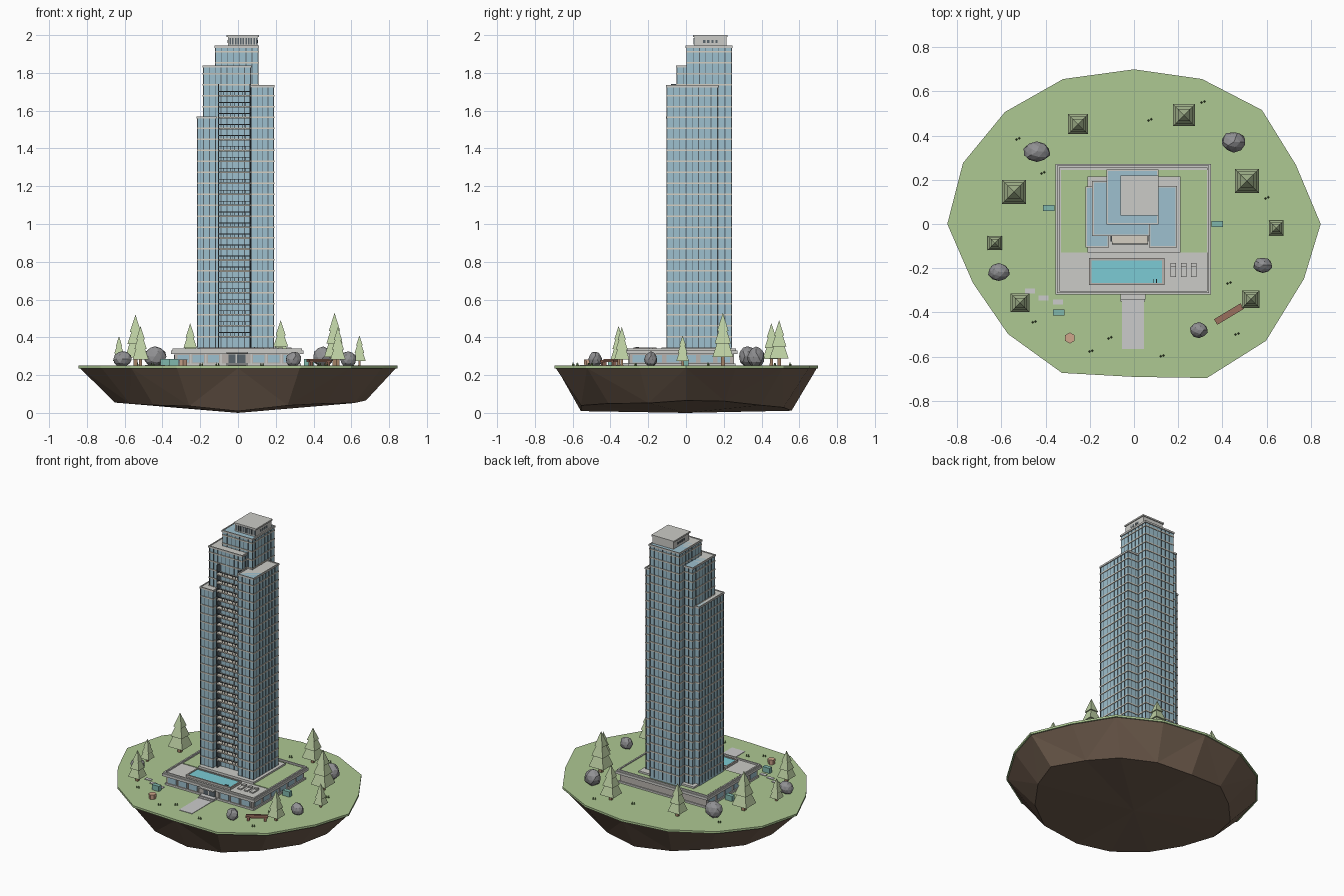
import bpy, bmesh, math, random
from mathutils import Matrix, Vector

if "Cube" in bpy.data.objects:
    bpy.data.objects.remove(bpy.data.objects["Cube"])

random.seed(4)

COLORS = {
    "grass": (0.42, 0.58, 0.29), "dirt": (0.17, 0.115, 0.08), "glass": (0.34, 0.53, 0.62),
    "band": (0.66, 0.62, 0.54), "frame": (0.10, 0.13, 0.15), "concrete": (0.60, 0.60, 0.57),
    "wall": (0.48, 0.45, 0.42), "water": (0.20, 0.60, 0.66), "leaf": (0.50, 0.62, 0.36),
    "trunk": (0.36, 0.22, 0.13), "rock": (0.28, 0.28, 0.29), "wood": (0.33, 0.16, 0.11),
    "teal": (0.22, 0.48, 0.42), "tuft": (0.12, 0.20, 0.07), "clay": (0.62, 0.38, 0.26),
    "paving": (0.58, 0.58, 0.56),
}
MATS = {}
for key, c in COLORS.items():
    MATS[key] = bpy.data.materials.new(key)
    MATS[key].diffuse_color = (*c, 1)


def finish(name, bm, mat):
    bmesh.ops.recalc_face_normals(bm, faces=bm.faces)
    me = bpy.data.meshes.new(name)
    bm.to_mesh(me)
    bm.free()
    me.materials.append(MATS[mat])
    ob = bpy.data.objects.new(name, me)
    bpy.context.collection.objects.link(ob)
    return ob


def boxes(name, mat, items):
    """One object made of boxes given as (x0, x1, y0, y1, z0, z1)."""
    bm = bmesh.new()
    for x0, x1, y0, y1, z0, z1 in items:
        m = Matrix.Translation(((x0 + x1) / 2, (y0 + y1) / 2, (z0 + z1) / 2))
        bmesh.ops.create_cube(bm, size=1, matrix=m @ Matrix.Diagonal((x1 - x0, y1 - y0, z1 - z0, 1)))
    return finish(name, bm, mat)


def rim(x0, x1, y0, y1, z0, z1, t):
    """Four boxes forming a rectangular frame."""
    return [(x0, x1, y0, y0 + t, z0, z1), (x0, x1, y1 - t, y1, z0, z1),
            (x0, x0 + t, y0 + t, y1 - t, z0, z1), (x1 - t, x1, y0 + t, y1 - t, z0, z1)]


def cone(bm, x, y, z, r1, r2, h, sides, turn=0):
    m = Matrix.Translation((x, y, z + h / 2)) @ Matrix.Rotation(turn, 4, 'Z')
    bmesh.ops.create_cone(bm, cap_ends=True, segments=sides, radius1=r1, radius2=r2, depth=h, matrix=m)


# floating island: grass slab over faceted earth
OUT = [(-.845, 0), (-.774, .276), (-.584, .507), (-.321, .656), (0, .70), (.308, .656), (.579, .516),
       (.733, .267), (.845, 0), (.769, -.249), (.597, -.529), (.33, -.697), (0, -.692),
       (-.326, -.674), (-.57, -.498), (-.729, -.267)]
N = len(OUT)
bm = bmesh.new()
lo = [bm.verts.new((x, y, .236)) for x, y in OUT]
hi = [bm.verts.new((x, y, .25)) for x, y in OUT]
bm.faces.new(hi)
bm.faces.new(lo)
for i in range(N):
    j = (i + 1) % N
    bm.faces.new((lo[i], lo[j], hi[j], hi[i]))
finish("island_grass", bm, "grass")

bm = bmesh.new()
top = [bm.verts.new((x * .99, y * .99, .237)) for x, y in OUT]
low = []
for i, (x, y) in enumerate(OUT):
    s = .79 + random.uniform(-.03, .02)
    low.append(bm.verts.new((x * s, y * s, .012 + .045 * abs(x) / .845 + random.uniform(-.004, .012))))
tip = bm.verts.new((0, 0, 0))
bm.faces.new(top)
for i in range(N):
    j = (i + 1) % N
    if i % 2:
        bm.faces.new((top[i], top[j], low[i]))
        bm.faces.new((top[j], low[j], low[i]))
    else:
        bm.faces.new((top[i], top[j], low[j]))
        bm.faces.new((top[i], low[j], low[i]))
    bm.faces.new((low[i], low[j], tip))
finish("island_earth", bm, "dirt")

# podium with roof terrace
boxes("podium_walls", "wall", [(-.335, .325, -.30, .255, .25, .315)])
boxes("podium_plinth", "concrete", [(-.342, .333, -.306, .262, .25, .262)])
boxes("podium_roof", "concrete", [(-.355, .348, -.32, .272, .312, .33)])
boxes("podium_parapet", "concrete", rim(-.348, .34, -.313, .265, .33, .34, .01))
boxes("tower_deck", "concrete", [(-.21, .21, -.13, .215, .33, .346)])
boxes("roof_lawn", "grass", [(-.33, -.21, -.13, .245, .33, .334), (.21, .33, -.13, .245, .33, .334),
                             (-.21, .21, .215, .245, .33, .334)])
wins, posts = [], []
for k in range(8):
    x = -.29 + k * .08
    if k not in (3, 4):
        wins.append((x - .03, x + .03, -.304, -.299, .268, .306))
    posts.append((x + .036, x + .044, -.307, -.299, .262, .313))
for k in range(6):
    y = -.25 + k * .09
    wins += [(.324, .329, y - .033, y + .033, .268, .306), (-.339, -.334, y - .033, y + .033, .268, .306)]
boxes("podium_windows", "glass", wins)
boxes("podium_piers", "concrete", posts)
boxes("entrance_door", "frame", [(-.05, .04, -.305, -.299, .262, .31)])
boxes("entrance_steps", "paving", [(-.06, .05, -.35, -.30, .25, .257), (-.06, .05, -.335, -.30, .257, .264)])
boxes("entrance_canopy", "concrete", [(-.062, .052, -.342, -.31, .314, .322)])
boxes("entrance_path", "paving", [(-.055, .045, -.565, -.35, .249, .253)])

# pool and loungers
boxes("pool_rim", "wall", rim(-.203, .137, -.277, -.155, .33, .345, .01))
boxes("pool_water", "water", [(-.193, .127, -.267, -.165, .33, .341)])
boxes("pool_ladder", "frame", [(x, x + .004, -.267, -.25, .34, .348) for x in (.085, .10)])
loungers = []
for x in (.178, .225, .27):
    loungers += [(x - .013, x + .013, -.24, -.195, .33, .338), (x - .013, x + .013, -.195, -.177, .33, .346)]
boxes("pool_loungers", "concrete", loungers)

# tower blocks: glass shafts with floor bands, mullions and roof caps
BASE, STEP = .346, .058
BLOCKS = {"core": (-.118, .106, .004, .24, 1.945), "middle": (-.183, .066, -.048, .188, 1.84),
          "right": (.073, .188, -.10, .166, 1.735), "left": (-.214, -.12, -.10, .163, 1.57)}
for name, (x0, x1, y0, y1, zt) in BLOCKS.items():
    boxes(name + "_tower_glass", "glass", [(x0, x1, y0, y1, BASE - .02, zt - .004)])
    e, bands, z = .004, [], BASE + STEP
    while z < zt - .025:
        bands.append((x0 - e, x1 + e, y0 - e, y1 + e, z - .004, z + .004))
        z += STEP
    boxes(name + "_floor_bands", "band", bands)
    mull, t, e = [], .0018, .0025
    nx, ny = round((x1 - x0) / .03), round((y1 - y0) / .033)
    for k in range(nx + 1):
        x = x0 + (x1 - x0) * k / nx
        mull += [(x - t, x + t, y0 - e, y0, BASE, zt - .01), (x - t, x + t, y1, y1 + e, BASE, zt - .01)]
    for k in range(ny + 1):
        y = y0 + (y1 - y0) * k / ny
        mull += [(x0 - e, x0, y - t, y + t, BASE, zt - .01), (x1, x1 + e, y - t, y + t, BASE, zt - .01)]
    boxes(name + "_mullions", "frame", mull)
    boxes(name + "_roof_cap", "concrete", [(x0 - .006, x1 + .006, y0 - .006, y1 + .006, zt - .012, zt - .004)]
          + rim(x0 - .006, x1 + .006, y0 - .006, y1 + .006, zt - .004, zt, .007))

# crown plant room with louvres and vents
boxes("crown_walls", "concrete", [(-.054, .104, .044, .214, 1.94, 1.992)])
boxes("crown_roof", "concrete", [(-.06, .11, .038, .22, 1.99, 2.0)])
boxes("crown_louvres", "frame", [(-.045 + k * .014, -.037 + k * .014, .041, .045, 1.95, 1.985) for k in range(11)])
boxes("crown_vents", "frame", [(x, x + .004, .09 + k * .022, .102 + k * .022, 1.958, 1.973)
                               for k in range(4) for x in (-.056, .102)])

# balconies stacked in the front recess
slabs, rails, bars = [], [], []
z = BASE + STEP
while z < 1.73:
    slabs.append((-.10, .064, -.092, -.045, z - .005, z + .003))
    rails.append((-.10, .064, -.092, -.088, z + .019, z + .023))
    bars += [(x - .001, x + .001, -.091, -.089, z, z + .02) for x in [-.098 + .02 * k for k in range(9)]]
    z += STEP
boxes("balcony_slabs", "band", slabs)
boxes("balcony_rails", "frame", rails + bars)
boxes("balcony_side_fins", "frame", [(-.106, -.10, -.08, -.045, BASE, 1.74), (.060, .066, -.08, -.045, BASE, 1.74)])

# conifers: three square tiers on a trunk (x, y, half width, top)
TREES = [(-.253, .452, .045, .475), (.226, .493, .05, .49), (-.543, .145, .055, .52), (.511, .195, .055, .53),
         (-.63, -.086, .032, .405), (.643, -.018, .033, .41), (-.516, -.357, .042, .46), (.529, -.34, .04, .455)]
leaf, trunk = bmesh.new(), bmesh.new()
for x, y, w, zt in TREES:
    h, r, q = zt - .25, w * math.sqrt(2), math.pi / 4
    cone(trunk, x, y, .245, r * .2, r * .17, h * .25, 4, q)
    cone(leaf, x, y, .25 + h * .16, r, r * .42, h * .36, 4, q)
    cone(leaf, x, y, .25 + h * .42, r * .78, r * .28, h * .31, 4, q)
    cone(leaf, x, y, .25 + h * .66, r * .54, 0, h * .34, 4, q)
finish("tree_foliage", leaf, "leaf")
finish("tree_trunks", trunk, "trunk")

# boulders (x, y, half width, half depth, top)
bm = bmesh.new()
for x, y, rx, ry, zt in [(-.44, .327, .062, .048, .355), (.452, .371, .058, .048, .35), (-.612, -.217, .05, .04, .328),
                         (.583, -.186, .044, .035, .326), (.294, -.48, .042, .036, .326)]:
    rz = (zt - .24) / 2
    new = bmesh.ops.create_icosphere(bm, subdivisions=2, radius=1)["verts"]
    for v in new:
        s = random.uniform(.9, 1.04)
        v.co = Vector((x + v.co.x * rx * s, y + v.co.y * ry * s, zt - rz + v.co.z * rz * s))
finish("boulders", bm, "rock")

# bench, planters, barrel, stepping stones
bench = boxes("bench", "wood", [(-.07, .07, -.014, .014, .02, .03), (-.06, -.045, -.012, .012, 0, .02),
                                (.045, .06, -.012, .012, 0, .02), (-.07, .07, .01, .015, .028, .036)])
bench.location = (.43, -.408, .249)
bench.rotation_euler.z = math.radians(31)
boxes("planters", "teal", [(x - .026, x + .026, y - .014, y + .014, .25, .286)
                           for x, y in [(-.385, .072), (.376, 0), (-.34, -.40)]])
bm = bmesh.new()
cone(bm, -.29, -.516, .249, .022, .025, .034, 6)
finish("fire_pit", bm, "clay")
boxes("stepping_stones", "paving", [(x - .023, x + .023, y - .012, y + .012, .249, .254)
                                    for x, y in [(-.47, -.303), (-.41, -.335), (-.344, -.353)]])

# grass tufts
bm = bmesh.new()
for x, y in [(-.525, .385), (.072, .471), (.312, .552), (-.412, .231), (.602, .118), (.43, -.267),
             (.466, -.498), (.127, -.597), (-.109, -.516), (-.195, -.575), (-.452, -.443)]:
    for d in (-.006, .006):
        cone(bm, x + d, y + d * .4, .249, .006, 0, .018, 4)
finish("grass_tufts", bm, "tuft")

for m in bpy.data.materials:
    if m.users and not m.is_grease_pencil:
        m.use_nodes = True
        m.node_tree.nodes["Principled BSDF"].inputs["Base Color"].default_value = m.diffuse_color
